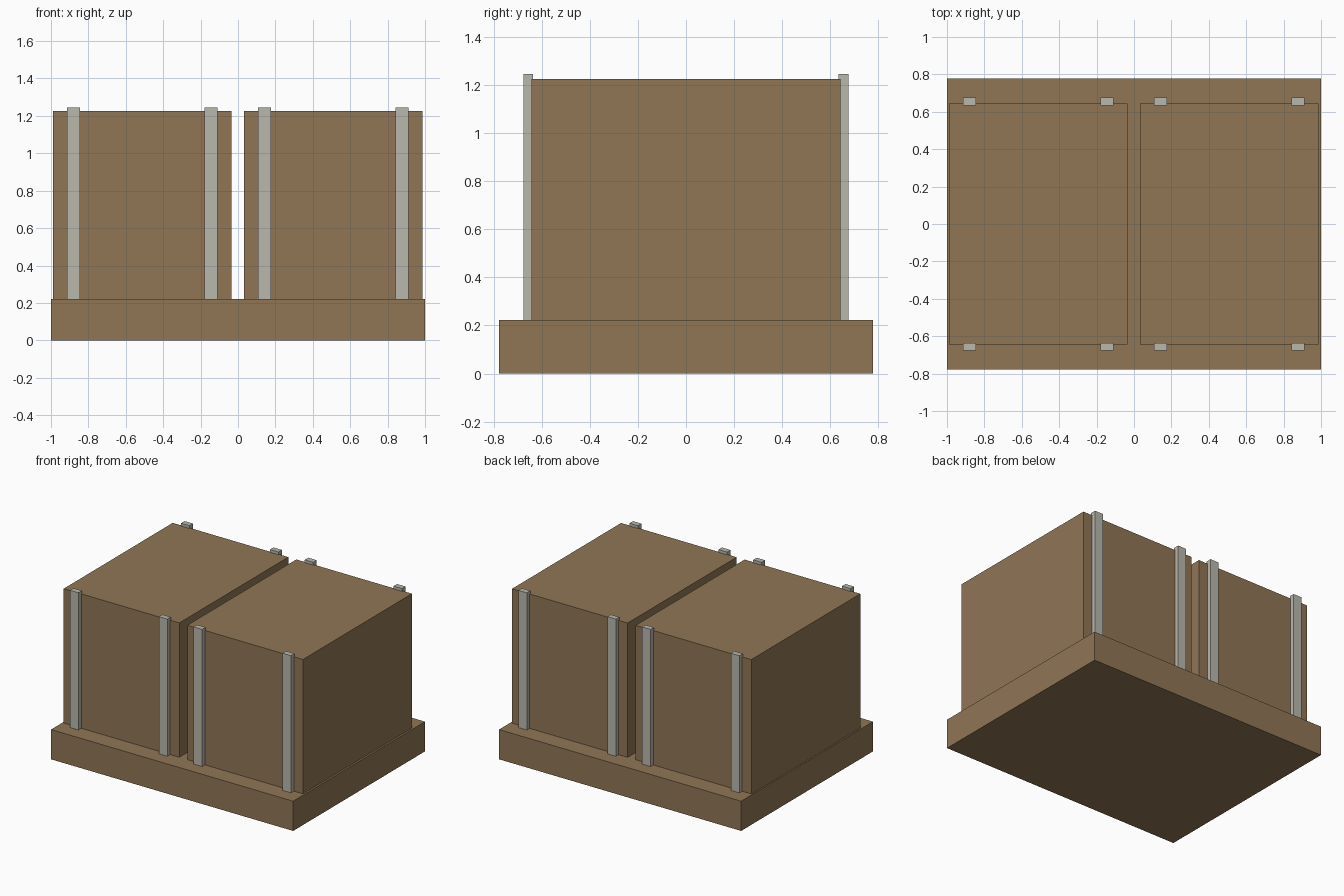
import bpy

cube = bpy.data.objects.get("Cube")
if cube:
    bpy.data.objects.remove(cube, do_unlink=True)


def material(name, rgb):
    mat = bpy.data.materials.new(name)
    mat.use_nodes = True
    color = (*rgb, 1.0)
    mat.diffuse_color = color
    mat.node_tree.nodes["Principled BSDF"].inputs["Base Color"].default_value = color
    return mat


def box(name, center_xy, size_xy, bottom, top, mat):
    """Axis-aligned block between two heights."""
    bpy.ops.mesh.primitive_cube_add(size=1, location=(*center_xy, (bottom + top) / 2))
    obj = bpy.context.object
    obj.name = name
    obj.scale = (*size_xy, top - bottom)
    bpy.ops.object.transform_apply(location=False, rotation=False, scale=True)
    obj.data.materials.append(mat)
    return obj


brown = material("cardboard brown", (0.28, 0.181, 0.094))
grey = material("strap grey", (0.49, 0.479, 0.42))

BASE_TOP = 0.222
CRATE_TOP = 1.225
STRAP_TOP = 1.246

# Base slab
box("base", (0, 0), (2.0, 1.555), 0, BASE_TOP, brown)

# Two crates, each with a pair of upright straps on the front and back
for side, x in (("right", -0.512), ("left", 0.509)):
    box(f"{side}_crate", (x, 0), (0.955, 1.286), BASE_TOP, CRATE_TOP, brown)
    for face, y in (("front", -0.656), ("back", 0.655)):
        for edge, dx in (("right", -0.367), ("left", 0.367)):
            box(f"{side}_crate_{face}_{edge}_strap", (x + dx, y),
                (0.07, 0.041), BASE_TOP, STRAP_TOP, grey)
